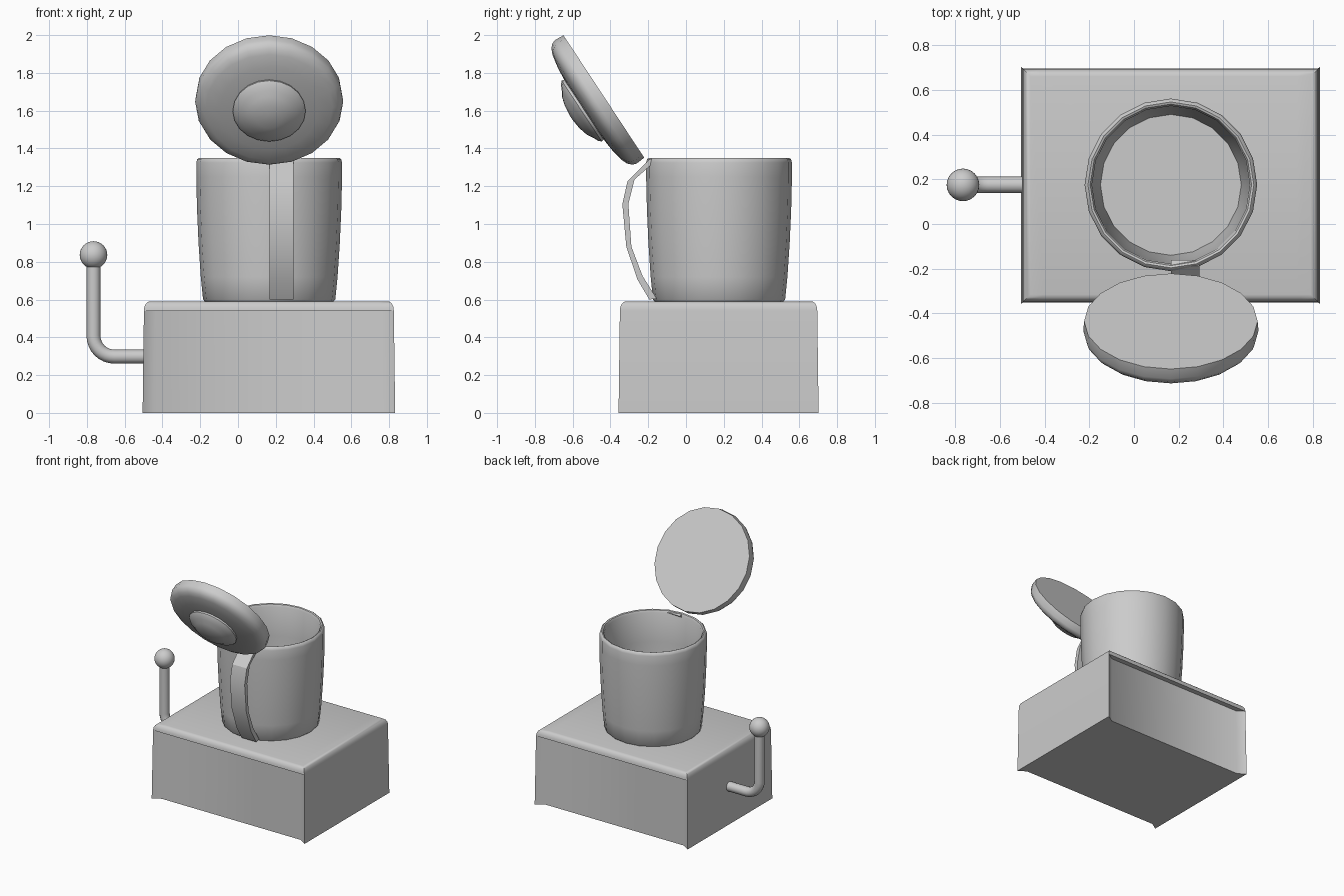
import bpy, bmesh, math

if "Cube" in bpy.data.objects:
    bpy.data.objects.remove(bpy.data.objects["Cube"])


def finish(bm, name, angle=40, loc=(0, 0, 0), rot=(0, 0, 0)):
    bmesh.ops.remove_doubles(bm, verts=bm.verts, dist=0.0005)
    bmesh.ops.recalc_face_normals(bm, faces=bm.faces)
    mesh = bpy.data.meshes.new(name)
    bm.to_mesh(mesh)
    bm.free()
    ob = bpy.data.objects.new(name, mesh)
    bpy.context.collection.objects.link(ob)
    ob.location, ob.rotation_euler = loc, rot
    bpy.ops.object.select_all(action='DESELECT')
    bpy.context.view_layer.objects.active = ob
    ob.select_set(True)
    bpy.ops.object.shade_smooth_by_angle(angle=math.radians(angle))
    return ob


def loft(rings):
    """Skin a list of closed rings and cap both ends."""
    bm = bmesh.new()
    vs = [[bm.verts.new(p) for p in r] for r in rings]
    n = len(vs[0])
    for a, b in zip(vs, vs[1:]):
        for i in range(n):
            j = (i + 1) % n
            bm.faces.new((a[i], a[j], b[j], b[i]))
    bm.faces.new(vs[0][::-1])
    bm.faces.new(vs[-1])
    return bm


def circle(r, z, n=20):
    return [(r * math.cos(math.tau * i / n), r * math.sin(math.tau * i / n), z)
            for i in range(n)]


def lathe(profile):
    return loft([circle(r, z) for r, z in profile])


# base box: recessed front and back panels under a rounded top lip
def base_ring(grow, recess, z):
    x0, x1, y0, y1 = -0.498 - grow, 0.825 + grow, -0.35 - grow, 0.695 + grow
    s, d = 0.06, recess
    return [(x, y, z) for x, y in (
        (x0, y0), (x0 + s, y0 + d), (x1 - s, y0 + d), (x1, y0),
        (x1, y1), (x1 - s, y1 - d), (x0 + s, y1 - d), (x0, y1))]


finish(loft([base_ring(*r) for r in (
    (0.007, 0.04, 0), (0, 0.04, 0.54), (0, 0, 0.54), (-0.002, 0, 0.56),
    (-0.011, 0, 0.579), (-0.022, 0, 0.588), (-0.035, 0, 0.591))]), "base_box", 35)

# hollow mug
MX, MY = 0.165, 0.175
finish(lathe([(0.34, 0.59), (0.35, 0.6), (0.362, 0.72), (0.374, 0.9), (0.382, 1.08),
              (0.386, 1.25), (0.386, 1.325), (0.381, 1.343), (0.371, 1.35),
              (0.361, 1.346), (0.353, 1.33), (0.351, 1.1), (0.335, 0.8),
              (0.315, 0.63)]), "mug_body", 40, (MX, MY, 0))

# tilted open lid with a domed knob
finish(lathe([(0.388, 0), (0.392, 0.05), (0.385, 0.072), (0.365, 0.092), (0.335, 0.105),
              (0.26, 0.12), (0.19, 0.126), (0.193, 0.14), (0.178, 0.155),
              (0.15, 0.168), (0.12, 0.186), (0.07, 0.2), (0.02, 0.206)]),
       "mug_lid", 45, (MX, -0.435, 1.675), (2.154, 0, 0))

# flat strap handle on the front of the mug
outer = [(-0.19, 1.345), (-0.31, 1.225), (-0.337, 1.105), (-0.316, 0.88),
         (-0.257, 0.706), (-0.194, 0.6)]
inner = [(-0.16, 1.335), (-0.273, 1.235), (-0.305, 1.105), (-0.289, 0.88),
         (-0.23, 0.725), (-0.155, 0.605)]
XL, XR = 0.166, 0.294
finish(loft([[(XL, *o), (XR, *o), (XR, *i), (XL, *i)]
             for o, i in zip(outer, inner)]), "mug_handle", 30)

# side crank: bent rod
BX, BZ, R = -0.765, 0.298, 0.11
path = [(-0.48, BZ)]
path += [(BX + R - R * math.sin(t), BZ + R - R * math.cos(t))
         for t in [math.pi / 2 * k / 8 for k in range(9)]]
path += [(BX, 0.82)]
curve = bpy.data.curves.new("crank_rod", 'CURVE')
curve.dimensions = '3D'
curve.bevel_depth = 0.037
curve.bevel_resolution = 4
curve.use_fill_caps = True
spline = curve.splines.new('POLY')
spline.points.add(len(path) - 1)
for p, (x, z) in zip(spline.points, path):
    p.co = (x, MY, z, 1)
rod = bpy.data.objects.new("crank_rod", curve)
bpy.context.collection.objects.link(rod)
bpy.ops.object.select_all(action='DESELECT')
bpy.context.view_layer.objects.active = rod
rod.select_set(True)
bpy.ops.object.convert(target='MESH')
bpy.ops.object.shade_smooth_by_angle(angle=math.radians(40))

# crank ball
bm = bmesh.new()
bmesh.ops.create_uvsphere(bm, u_segments=24, v_segments=16, radius=0.073)
finish(bm, "crank_ball", 40, (BX, MY, 0.836))
